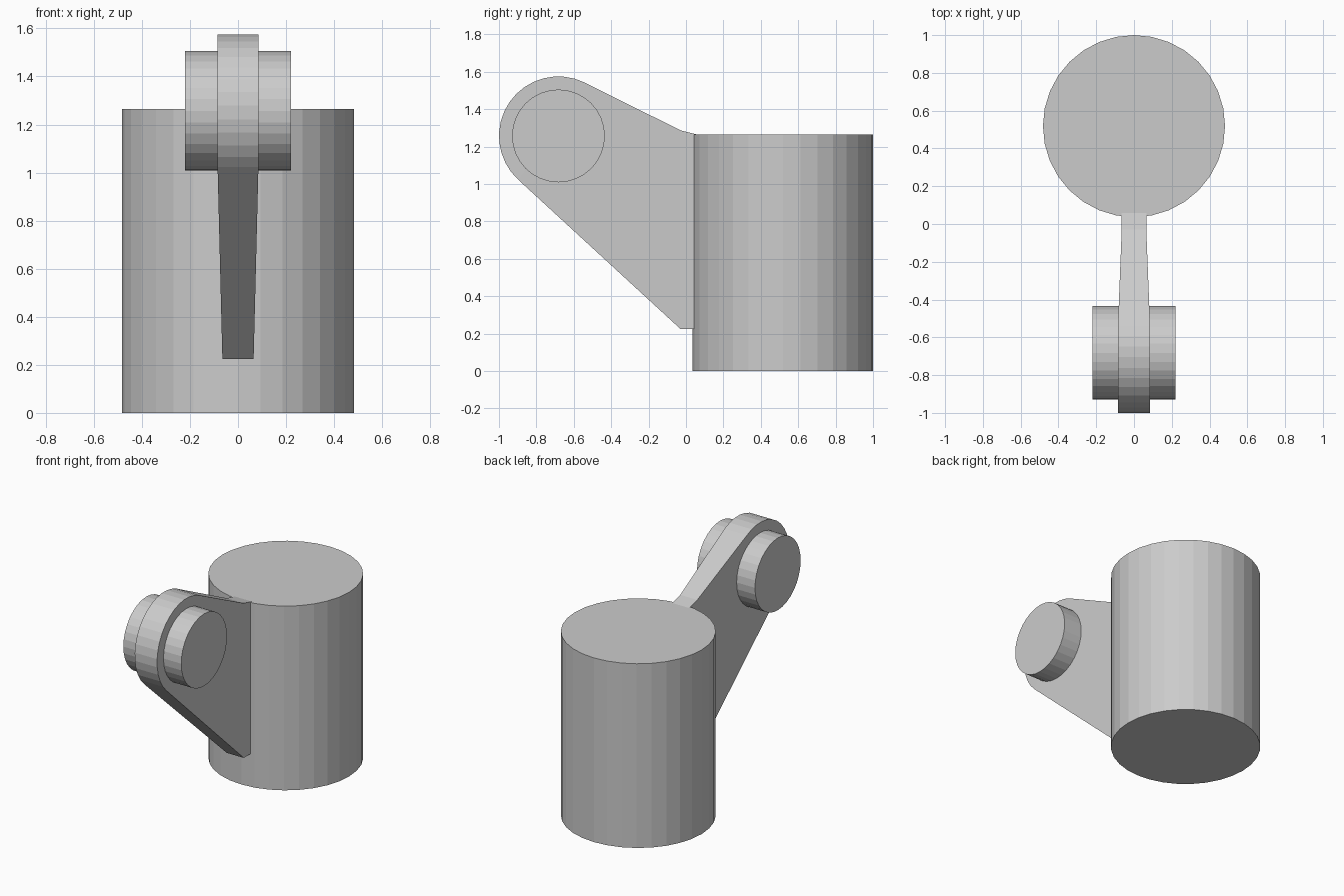
import bpy, bmesh, math

if "Cube" in bpy.data.objects:
    bpy.data.objects.remove(bpy.data.objects["Cube"])

PIVOT_Y, PIVOT_Z = -0.682, 1.257


def cylinder(name, radius, depth, location, rotation=(0, 0, 0)):
    bpy.ops.mesh.primitive_cylinder_add(vertices=32, radius=radius, depth=depth,
                                        location=location, rotation=rotation)
    bpy.context.object.name = name


def tangent_angle(y, z, radius, side):
    dy, dz = y - PIVOT_Y, z - PIVOT_Z
    return math.atan2(dz, dy) + side * math.acos(radius / math.hypot(dy, dz))


# Upright body and cross pin
cylinder("body", 0.482, 1.265, (0, 0.518, 0.6325))
cylinder("pin", 0.248, 0.44, (0, PIVOT_Y, PIVOT_Z), (0, math.pi / 2, 0))

# Arm: rounded eye around the pin, tapering in thickness to the body
EYE_R, EYE_W, ROOT_W = 0.318, 0.085, 0.065
STEPS = 16
top = [(-0.03, 1.287), (0.062, 1.264)]
bottom = [(-0.03, 0.225), (0.062, 0.225)]
a0 = tangent_angle(*top[0], EYE_R, 1)
a1 = tangent_angle(*bottom[0], EYE_R, -1) + 2 * math.pi
arc = [(PIVOT_Y + EYE_R * math.cos(a), PIVOT_Z + EYE_R * math.sin(a))
       for a in (a0 + (a1 - a0) * i / STEPS for i in range(STEPS + 1))]

bm = bmesh.new()
outlines = []
for side in (-1, 1):
    eye = [bm.verts.new((side * EYE_W, y, z)) for y, z in arc]
    low = [bm.verts.new((side * ROOT_W, y, z)) for y, z in bottom]
    high = [bm.verts.new((side * ROOT_W, y, z)) for y, z in top]
    bm.faces.new(eye)
    bm.faces.new((eye[0], eye[-1], low[0], high[0]))
    bm.faces.new((high[0], low[0], low[1], high[1]))
    outlines.append(eye + low + high[::-1])
left, right = outlines
for i in range(len(left)):
    bm.faces.new((left[i - 1], left[i], right[i], right[i - 1]))
bmesh.ops.recalc_face_normals(bm, faces=bm.faces)
mesh = bpy.data.meshes.new("arm")
bm.to_mesh(mesh)
bm.free()
bpy.context.collection.objects.link(bpy.data.objects.new("arm", mesh))
